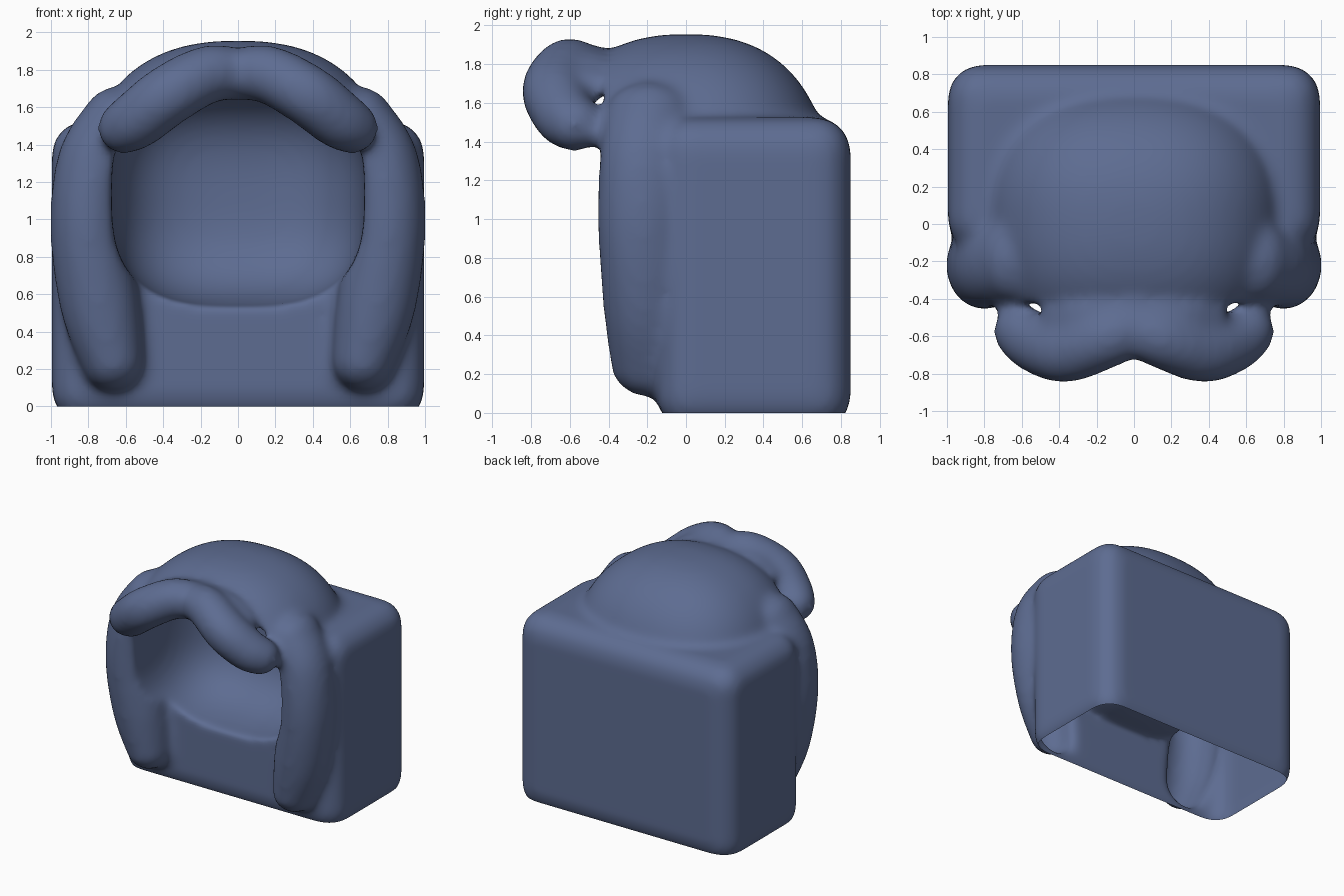
import bpy, bmesh
from mathutils import Vector, Matrix

cube = bpy.data.objects.get("Cube")
if cube:
    bpy.data.objects.remove(cube, do_unlink=True)

slate = bpy.data.materials.new("slate_blue")
slate.use_nodes = True
colour = (0.11, 0.15, 0.285, 1)
slate.diffuse_color = colour
slate.node_tree.nodes["Principled BSDF"].inputs["Base Color"].default_value = colour


def blob(bm, centre, semi, power=2, detail=3):
    """Ellipsoid; a higher power makes it boxier."""
    made = bmesh.ops.create_icosphere(bm, subdivisions=detail, radius=1)["verts"]
    for v in made:
        norm = sum(abs(c) ** power for c in v.co) ** (1 / power)
        v.co = Vector(c / norm * s for c, s in zip(v.co, semi)) + Vector(centre)


def limb(bm, path, steps=7):
    """Mirrored chain of ellipsoids along (x, y, z, radius, depth radius) points."""
    pts = [Vector(p) for p in path]
    pts = [pts[0]] + pts + [pts[-1]]
    for i in range(1, len(pts) - 2):
        a, b, c, d = pts[i - 1:i + 3]
        for k in range(steps + 1):
            t = k / steps
            x, y, z, r, depth = (2 * b + (c - a) * t + (2 * a - 5 * b + 4 * c - d) * t ** 2
                                 + (3 * b - a - 3 * c + d) * t ** 3) / 2
            for side in (-1, 1):
                blob(bm, (side * x, y, z), (r, depth, r))


def make(name, bm):
    mesh = bpy.data.meshes.new(name)
    bm.to_mesh(mesh)
    bm.free()
    obj = bpy.data.objects.new(name, mesh)
    bpy.context.collection.objects.link(obj)
    return obj


def remesh(obj, size):
    mod = obj.modifiers.new("fuse", 'REMESH')
    mod.mode = 'VOXEL'
    mod.voxel_size = size


def combine(obj, other, operation):
    mod = obj.modifiers.new(operation.lower(), 'BOOLEAN')
    mod.operation = operation
    mod.solver = 'EXACT'
    mod.object = other
    other.hide_render = True


# Rounded box body, dipping just below the floor so it can be cut open there
bm = bmesh.new()
size = Matrix.Diagonal((1.99, 1.0, 1.615, 1))
bmesh.ops.create_cube(bm, size=1, matrix=Matrix.Translation((0, 0.35, 0.7175)) @ size)
bmesh.ops.bevel(bm, geom=bm.edges[:], offset=0.18, segments=8, profile=0.5, affect='EDGES')

# Full domed hood with a flat front
dome = bmesh.new()
blob(dome, (0, 0, 1.1), (0.83, 0.745, 0.855), power=2.4, detail=5)
for co, no in (((0, -0.43, 0), (0, -1, 0)), ((0, 0, 1.25), (0, 0, -1))):
    cut = bmesh.ops.bisect_plane(dome, geom=dome.verts[:] + dome.edges[:] + dome.faces[:],
                                 plane_co=co, plane_no=no, clear_outer=True)
    rim = [e for e in cut["geom_cut"] if isinstance(e, bmesh.types.BMEdge)]
    bmesh.ops.contextual_create(dome, geom=rim)
dome_mesh = bpy.data.meshes.new("hood")
dome.to_mesh(dome_mesh)
dome.free()
bm.from_mesh(dome_mesh)
bpy.data.meshes.remove(dome_mesh)

# Padded arms framing the opening
limb(bm, [(0.67, -0.19, 0.25, 0.17, 0.2), (0.74, -0.21, 0.55, 0.215, 0.22),
          (0.80, -0.22, 0.95, 0.207, 0.238), (0.765, -0.22, 1.3, 0.205, 0.23),
          (0.65, -0.19, 1.53, 0.18, 0.23)])
shell = make("armchair_shell", bm)
remesh(shell, 0.025)

# Seat hollow
bm = bmesh.new()
blob(bm, (0, -0.3, 1.13), (0.675, 0.75, 0.595), power=2.9, detail=5)
hollow = make("seat_hollow", bm)
combine(shell, hollow, 'DIFFERENCE')

# Drooping two-part roll over the opening
bm = bmesh.new()
limb(bm, [(0, -0.55, 1.775, 0.14, 0.155), (0.16, -0.615, 1.775, 0.157, 0.165),
          (0.37, -0.675, 1.665, 0.165, 0.177), (0.53, -0.63, 1.54, 0.16, 0.165),
          (0.61, -0.575, 1.49, 0.143, 0.15)])

# Webbing from the roll to the hood rim, and small links to the arms
limb(bm, [(0, -0.45, 1.8, 0.09, 0.12), (0.25, -0.48, 1.775, 0.09, 0.13),
          (0.42, -0.49, 1.69, 0.08, 0.11)])
for side in (-1, 1):
    blob(bm, (side * 0.66, -0.44, 1.44), (0.075, 0.09, 0.075))
roll = make("front_roll", bm)
remesh(roll, 0.025)
combine(shell, roll, 'UNION')

# Fuse everything and soften the joins
remesh(shell, 0.025)
soft = shell.modifiers.new("soften", 'SMOOTH')
soft.factor = 0.5
soft.iterations = 16

# Bake the result and open the underside
deps = bpy.context.evaluated_depsgraph_get()
baked = bpy.data.meshes.new_from_object(shell.evaluated_get(deps))
bm = bmesh.new()
bm.from_mesh(baked)
bmesh.ops.bisect_plane(bm, geom=bm.verts[:] + bm.edges[:] + bm.faces[:],
                       plane_co=(0, 0, 0), plane_no=(0, 0, -1), clear_outer=True)
for f in bm.faces:
    f.smooth = True
    f.material_index = 0
bm.to_mesh(baked)
bm.free()
shell.modifiers.clear()
shell.data = baked
baked.materials.clear()
baked.materials.append(slate)
for helper in (hollow, roll):
    bpy.data.objects.remove(helper, do_unlink=True)
